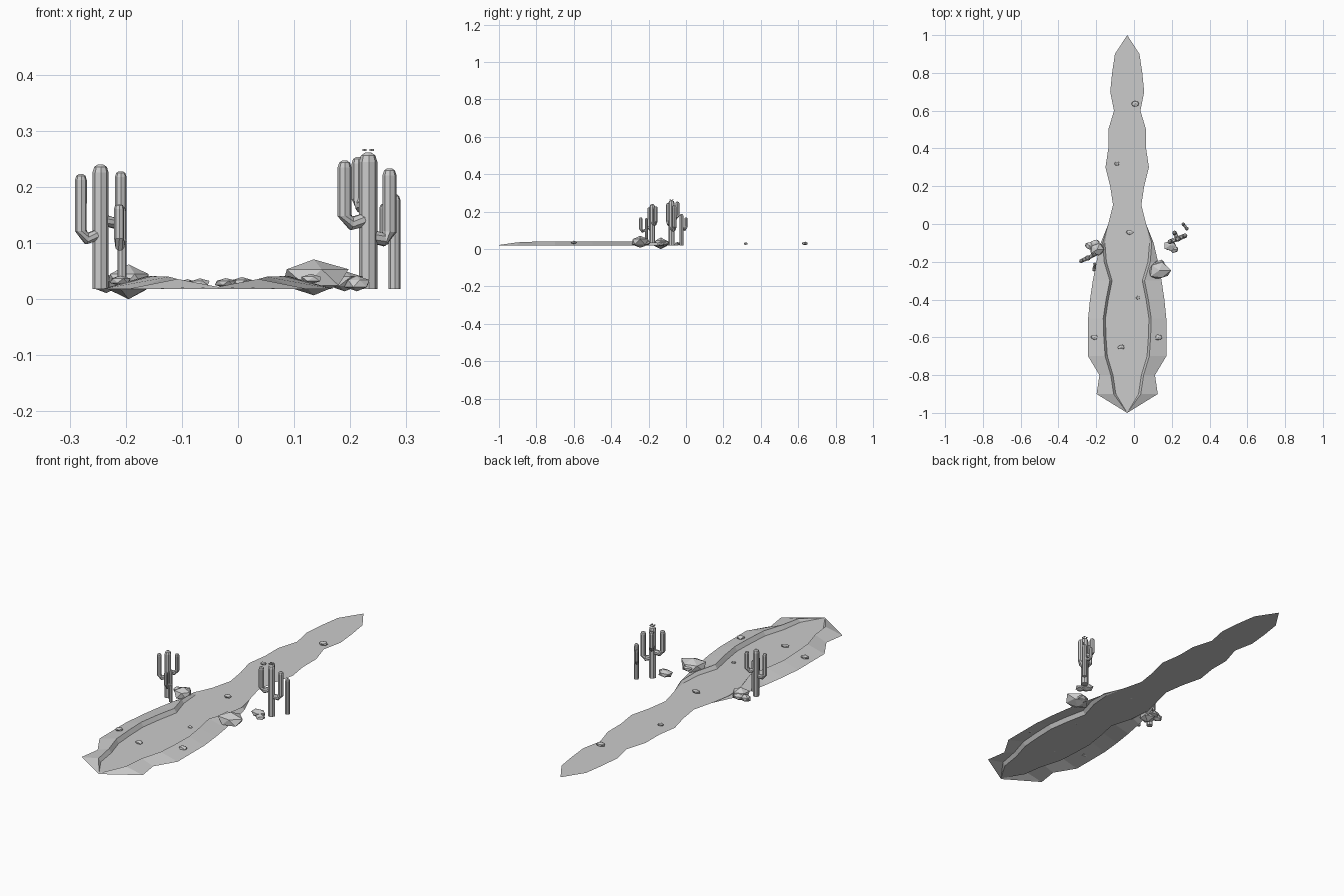
import bpy, bmesh, math, random
from mathutils import Vector

if "Cube" in bpy.data.objects:
    bpy.data.objects.remove(bpy.data.objects["Cube"])

stone = bpy.data.materials.new("plain_grey")
stone.diffuse_color = (0.6, 0.6, 0.6, 1)
stone.use_nodes = True
stone.node_tree.nodes["Principled BSDF"].inputs["Base Color"].default_value = stone.diffuse_color
CX = -0.036      # centre line of the dry river
GROUND = 0.018


def finish(name, bm, closed=True):
    if closed:
        bmesh.ops.recalc_face_normals(bm, faces=bm.faces)
    mesh = bpy.data.meshes.new(name)
    bm.to_mesh(mesh)
    bm.free()
    mesh.materials.append(stone)
    obj = bpy.data.objects.new(name, mesh)
    bpy.context.collection.objects.link(obj)
    return obj


def strip(bm, a, b):
    """Quads between two rows of points, facing up."""
    for i in range(len(a) - 1):
        pts = []
        for p in (a[i], a[i + 1], b[i + 1], b[i]):
            if all((Vector(p) - q).length > 1e-5 for q in pts):
                pts.append(Vector(p))
        if len(pts) > 2:
            f = bm.faces.new([bm.verts.new(p) for p in pts])
            f.normal_update()
            if f.normal.z < 0:
                f.normal_flip()


# River bed: half widths every 0.1 from the front tip to the back tip
bed = [0, .06, .075, .105, .112, .115, .1, .08, .11, .118, .1,
       .075, .09, .115, .1, .1, .07, .09, .08, .065, 0]
ys = [-1 + 0.1 * i for i in range(21)]
bm = bmesh.new()
strip(bm, [(CX - w, y, .022) for w, y in zip(bed, ys)],
      [(CX + w, y, .022) for w, y in zip(bed, ys)])
bmesh.ops.remove_doubles(bm, verts=bm.verts, dist=1e-5)
finish("river_bed", bm, False)

# Banks: a steep wall on the bed edge, then a slope down to the outer edge
outer = [0, .162, .147, .207, .207, .207, .197, .182, .163, .14, .1]
crest = [.022, .036, .04, .041, .041, .041, .041, .04, .037, .03, .022]
for side, label in ((-1, "left"), (1, "right")):
    foot, ridge, edge = [], [], []
    for i in range(11):
        w, y = bed[i], ys[i]
        step = .012 if 0 < i < 10 else 0
        foot.append((CX + side * w, y, .022))
        ridge.append((CX + side * (w + step), y, crest[i]))
        edge.append((CX + side * max(outer[i], w + step), y, GROUND if i < 10 else .022))
    bm = bmesh.new()
    strip(bm, foot, ridge)
    strip(bm, ridge, edge)
    bmesh.ops.remove_doubles(bm, verts=bm.verts, dist=1e-5)
    finish(label + "_bank", bm, False)


def tube(bm, path, r, sides=8):
    """Faceted tube along a path with a tapered tip."""
    path = [Vector(p) for p in path]
    end = (path[-1] - path[-2]).normalized()
    tip = path.pop()
    path += [tip - end * r, tip - end * r * .3, tip]
    radii = [r] * (len(path) - 2) + [r * .78, r * .35]
    rings = []
    for i, (p, rad) in enumerate(zip(path, radii)):
        d = (path[min(i + 1, len(path) - 1)] - path[max(i - 1, 0)]).normalized()
        u = d.cross(Vector((.31, .95, 0))).normalized()
        v = d.cross(u)
        rings.append([bm.verts.new(p + rad * (u * math.cos(t) + v * math.sin(t)))
                      for t in [2 * math.pi * (k + .5) / sides for k in range(sides)]])
    for a, b in zip(rings, rings[1:]):
        for k in range(sides):
            n = (k + 1) % sides
            bm.faces.new((a[k], a[n], b[n], b[k]))
    bm.faces.new(rings[0][::-1])
    bm.faces.new(rings[-1])


def cactus(name, x, y, top, r, arms):
    """Arms are (x, y, elbow height, top, radius)."""
    bm = bmesh.new()
    tube(bm, [(x, y, GROUND), (x, y, top)], r)
    for ax, ay, low, high, ar in arms:
        base, bend = Vector((x, y, low + .008)), Vector((ax, ay, low))
        out = (bend - base) * .72
        out.z = -.008
        tube(bm, [base, base + out, bend + Vector((0, 0, .014)), (ax, ay, high)], ar)
    finish(name, bm)


cactus("left_cactus", -.245, -.18, .24, .0145,
       [(-.28, -.196, .108, .223, .0105), (-.209, -.162, .135, .228, .0105)])
cactus("left_small_cactus", -.207, -.212, .165, .008, [(-.212, -.242, .095, .17, .009)])
cactus("right_cactus", .232, -.078, .261, .0165,
       [(.19, -.094, .135, .247, .0125), (.27, -.062, .106, .233, .0125),
        (.214, -.046, .165, .253, .0115)])
cactus("right_small_cactus", .279, -.024, .187, .0105, [(.26, .0, .105, .17, .008)])

# Flower: four small petals just above the tallest cactus
bm = bmesh.new()
for k in range(4):
    a = math.pi / 4 + k * math.pi / 2
    c = Vector((.232 + .009 * math.cos(a), -.078 + .009 * math.sin(a), .266))
    res = bmesh.ops.create_cone(bm, cap_ends=True, segments=6, radius1=.0042,
                                radius2=.0042, depth=.004)
    bmesh.ops.translate(bm, verts=res["verts"], vec=c)
finish("flower", bm)


def rock(name, x, y, z, sx, sy, sz, seed, rough=.16):
    rng = random.Random(seed)
    bm = bmesh.new()
    bmesh.ops.create_icosphere(bm, subdivisions=1, radius=1)
    for v in bm.verts:
        k = 1 + rng.uniform(-rough, rough)
        v.co = Vector((x + v.co.x * k * sx, y + v.co.y * k * sy, z + v.co.z * sz))
    finish(name, bm)


# Boulders beside the banks
boulders = [(.135, -.245, .039, .06, .055, .032), (.19, -.115, .032, .036, .028, .018),
            (.212, -.135, .028, .022, .02, .014), (.135, -.215, .035, .032, .028, .015),
            (-.195, -.135, .031, .046, .04, .031), (-.235, -.115, .028, .026, .023, .017),
            (-.205, -.105, .032, .03, .025, .013)]
for i, b in enumerate(boulders):
    rock("boulder_%d" % (i + 1), *b, seed=i + 3)

# Pebbles on the bed and banks: x, y, height, radius
pebbles = [(.007, .637, .03, .021), (-.09, .32, .029, .015), (-.022, -.045, .029, .019),
           (.02, -.39, .026, .012), (-.068, -.652, .029, .018), (.13, -.6, .036, .02),
           (-.21, -.6, .033, .02)]
for i, (x, y, z, r) in enumerate(pebbles):
    rock("pebble_%d" % (i + 1), x, y, z, r, r * .8, r * .45, seed=i + 20)
